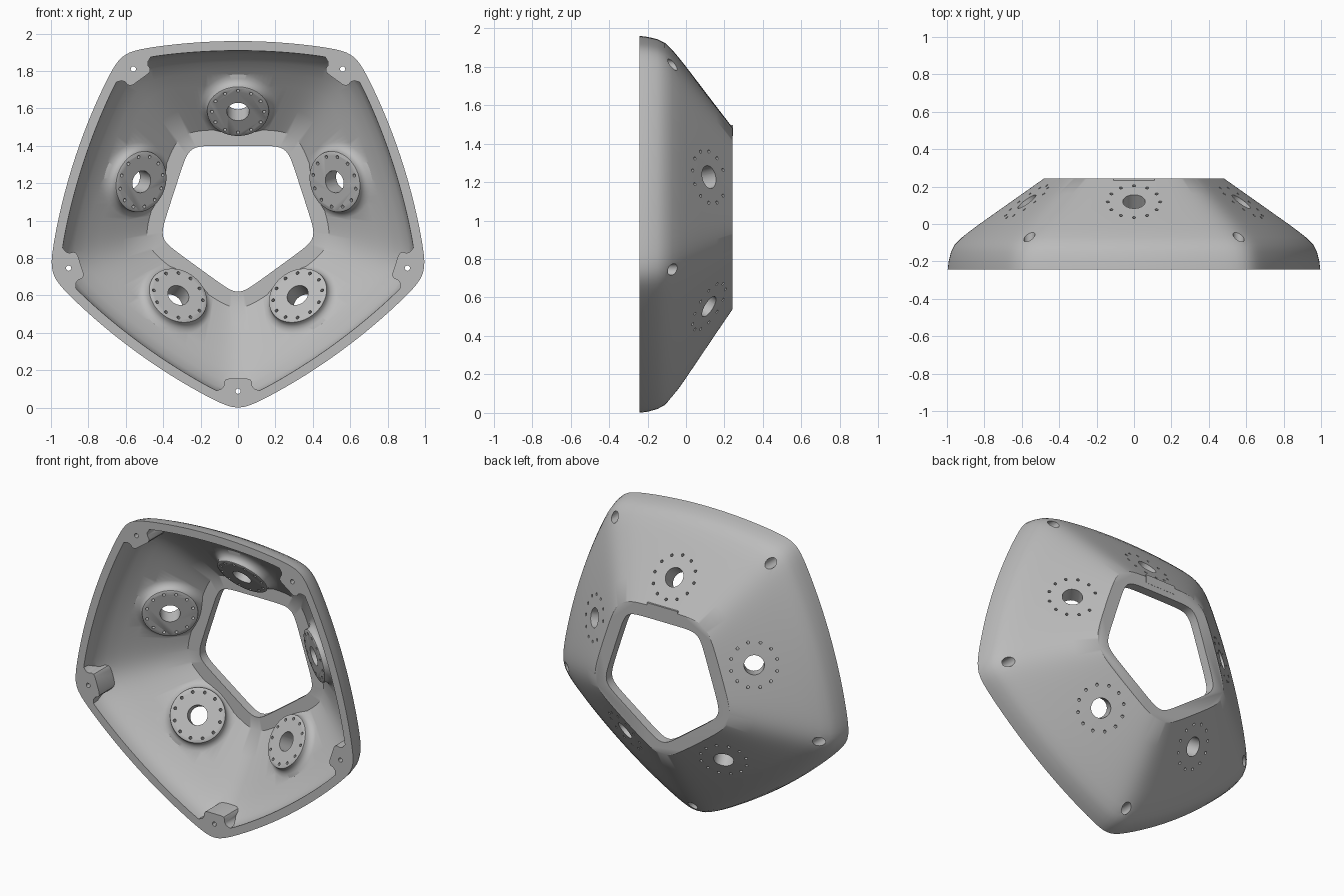
import bpy
import bmesh
from math import sin, cos, pi, sqrt, log, radians
from mathutils import Matrix, Vector

if "Cube" in bpy.data.objects:
    bpy.data.objects.remove(bpy.data.objects["Cube"], do_unlink=True)

MID_Z = 1.04      # height of the pentagon's centre
STEPS = 200       # points around each outline
BACK = Vector((0, 1, 0))

grey = bpy.data.materials.new("plain_grey")
grey.use_nodes = True
grey.diffuse_color = (0.5, 0.5, 0.5, 1)
grey.node_tree.nodes["Principled BSDF"].inputs["Base Color"].default_value = (0.5, 0.5, 0.5, 1)


def new_object(name, bm):
    bmesh.ops.recalc_face_normals(bm, faces=bm.faces)
    mesh = bpy.data.meshes.new(name)
    bm.to_mesh(mesh)
    bm.free()
    obj = bpy.data.objects.new(name, mesh)
    bpy.context.collection.objects.link(obj)
    return obj


def skin(bm, rings):
    """Join rings of points into a closed solid."""
    rings = [[bm.verts.new(p) for p in ring] for ring in rings]
    n = len(rings[0])
    for a, b in zip(rings, rings[1:]):
        for i in range(n):
            j = (i + 1) % n
            bm.faces.new((a[i], a[j], b[j], b[i]))
    bm.faces.new(rings[0])
    bm.faces.new(rings[-1][::-1])


def outline(y, apothem, ratio):
    """Pentagon with bowed sides and rounded corners, one corner down."""
    bow = max(0.01, 0.05 + 0.5 * (apothem - 0.445))
    big = 1 / bow
    m = 1 - big

    def side(phi):
        return m * cos(phi) + sqrt(big * big - (m * sin(phi)) ** 2)

    power = log(2) / log(side(pi / 5) / ratio)
    ring = []
    for i in range(STEPS):
        a = 2 * pi * i / STEPS
        total = sum(side(a - 2 * pi * k / 5) ** -power for k in range(5))
        r = apothem * total ** (-1 / power)
        ring.append((r * sin(a), y, MID_Z + r * cos(a)))
    return ring


def frame(angle, radius, y, axis_out):
    """Local axes: x along the side, z leaning from radial toward the back."""
    radial = Vector((sin(angle), 0, cos(angle)))
    along = Vector((cos(angle), 0, -sin(angle)))
    normal = (radial * axis_out + BACK * sqrt(1 - axis_out ** 2)).normalized()
    mat = Matrix((along, normal.cross(along), normal)).transposed().to_4x4()
    mat.translation = radial * radius + Vector((0, y, MID_Z))
    return mat


def lathe(bm, profile, mat, sides, offset=(0, 0)):
    skin(bm, [[mat @ Vector((offset[0] + r * cos(2 * pi * i / sides),
                             offset[1] + r * sin(2 * pi * i / sides), h))
               for i in range(sides)] for r, h in profile])


def subtract(target, cutter):
    mod = target.modifiers.new("cut", 'BOOLEAN')
    mod.operation = 'DIFFERENCE'
    mod.solver = 'EXACT'
    mod.object = cutter
    deps = bpy.context.evaluated_depsgraph_get()
    mesh = bpy.data.meshes.new_from_object(target.evaluated_get(deps))
    target.modifiers.clear()
    target.data = mesh
    bpy.data.objects.remove(cutter, do_unlink=True)


# Outer body: depth and side distance of each outline
bm = bmesh.new()
skin(bm, [outline(y, r, 1.13) for y, r in (
    (-0.243, 0.92), (-0.2, 0.915), (-0.15, 0.903), (-0.11, 0.884), (-0.07, 0.846),
    (-0.03, 0.798), (0, 0.76), (0.08, 0.655), (0.16, 0.55), (0.243, 0.442))])
shell = new_object("pentagon_shell", bm)

# Hollow inside, ending in a flat back rim with the central opening
bm = bmesh.new()
hollow_levels = [outline(y, r, 1.13) for y, r in (
    (-0.3, 0.872), (-0.2, 0.867), (-0.15, 0.847), (-0.1, 0.806), (-0.05, 0.75),
    (0, 0.685), (0.09, 0.567), (0.183, 0.446))]
hollow_levels += [outline(y, 0.36, 1.165) for y in (0.183, 0.3)]
skin(bm, hollow_levels)
hollow = new_object("hollow", bm)

# Port bosses and corner lugs are left standing in the hollow
fill = bmesh.new()
holes = bmesh.new()
BOSS = ((0.16, -0.1), (0.165, -0.097), (0.167, -0.08), (0.174, -0.066),
        (0.188, -0.055), (0.21, -0.046), (0.235, -0.028))
LUG = [(0.05, 0.885), (0.066, 0.89), (0.075, 0.903), (0.075, 0.922),
       (0.086, 0.938), (0.12, 0.952), (0.12, 1.1)]
lug_shape = LUG + [(-x, r) for x, r in reversed(LUG)]

for k in range(5):
    # Round port with a ring of twelve bolt holes
    port = frame(2 * pi * k / 5, 0.603, 0.12, 0.607)
    lathe(fill, BOSS, port, 64)
    lathe(holes, ((0.06, -0.2), (0.06, 0.1)), port, 40)
    for b in range(12):
        a = pi * b / 6
        lathe(holes, ((0.009, -0.2), (0.009, 0.1)), port, 12,
              (0.14 * cos(a), 0.14 * sin(a)))
    # Corner lug with a stepped screw hole
    angle = 2 * pi * (k + 0.5) / 5
    radial = Vector((sin(angle), 0, cos(angle)))
    along = Vector((cos(angle), 0, -sin(angle)))
    centre = Vector((0, 0, MID_Z))
    skin(fill, [[centre + along * x + radial * r + BACK * y for x, r in lug_shape]
                for y in (-0.35, 0.1)])
    lathe(holes, ((0.014, -0.35), (0.014, -0.17), (0.03, -0.17), (0.03, 0.1)),
          frame(angle, 0.952, 0, 0), 24)

subtract(hollow, new_object("bosses_and_lugs", fill))
subtract(shell, hollow)
subtract(shell, new_object("drill_holes", holes))

# Small flat key on the top of the back rim
bm = bmesh.new()
skin(bm, [[(x, y, z) for x, z in ((-0.11, 1.44), (0.11, 1.44), (0.11, 1.496), (-0.11, 1.496))]
          for y in (0.2, 0.244)])
key = new_object("rim_key", bm)

# Colour and smooth shading
bpy.ops.object.select_all(action='DESELECT')
for obj in (shell, key):
    obj.data.materials.clear()
    obj.data.materials.append(grey)
    for poly in obj.data.polygons:
        poly.material_index = 0
    obj.select_set(True)
bpy.context.view_layer.objects.active = shell
bpy.ops.object.shade_smooth_by_angle(angle=radians(35))
